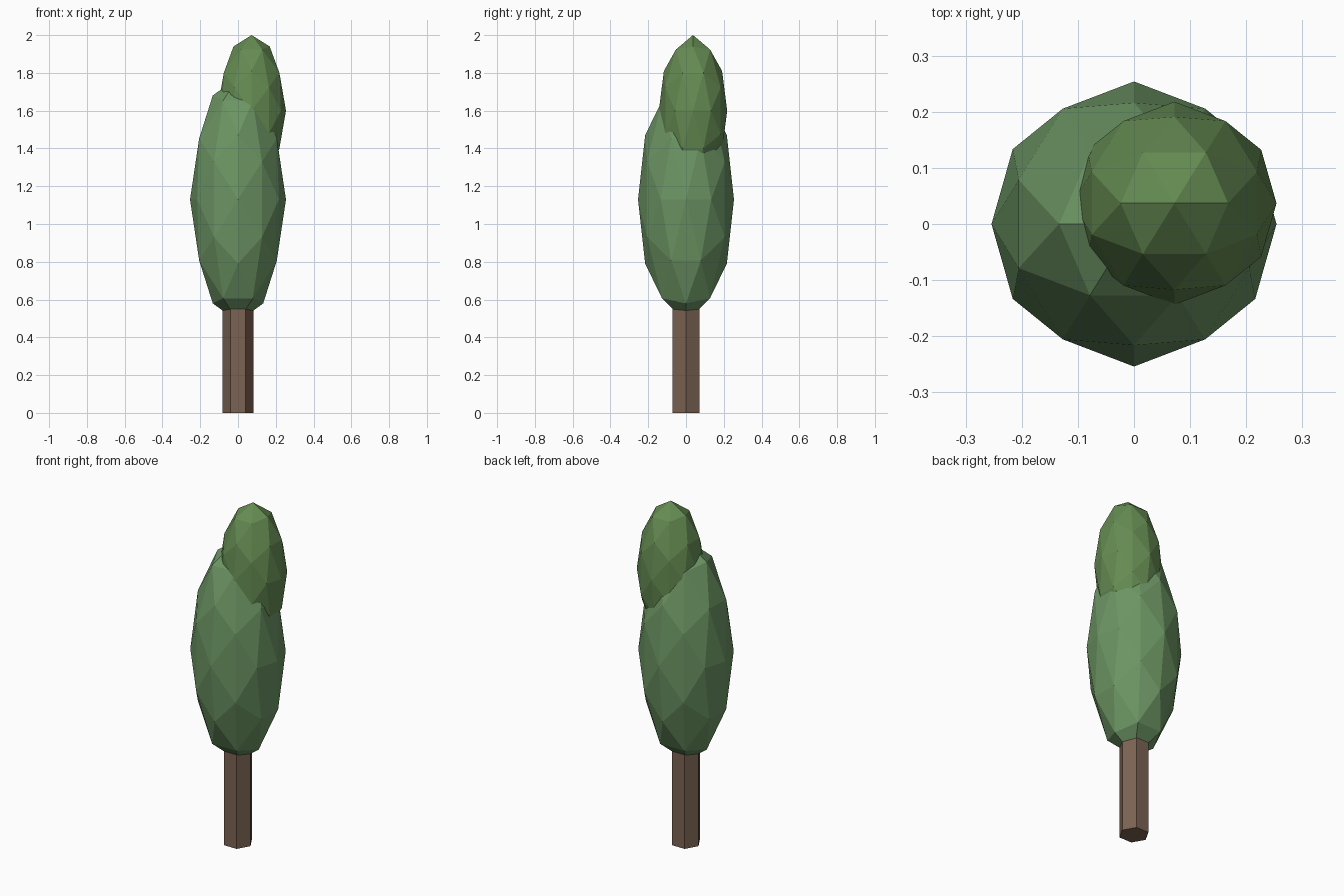
import bpy, bmesh, math
from mathutils import Matrix

if "Cube" in bpy.data.objects:
    bpy.data.objects.remove(bpy.data.objects["Cube"])


def finish(name, bm, color):
    mesh = bpy.data.meshes.new(name)
    bm.to_mesh(mesh)
    bm.free()
    obj = bpy.data.objects.new(name, mesh)
    bpy.context.collection.objects.link(obj)
    mat = bpy.data.materials.new(name + "_colour")
    mat.diffuse_color = (*color, 1)
    mat.use_nodes = True
    mat.node_tree.nodes["Principled BSDF"].inputs["Base Color"].default_value = mat.diffuse_color
    mesh.materials.append(mat)
    return obj


def foliage(name, center, radii, color):
    bm = bmesh.new()
    # Tilt half an edge angle so an edge midpoint points straight up
    tilt = Matrix.Rotation(-math.atan(2) / 2, 4, 'Y')
    place = Matrix.Translation(center) @ Matrix.Diagonal((*radii, 1)) @ tilt
    bmesh.ops.create_icosphere(bm, subdivisions=2, radius=1, matrix=place)
    return finish(name, bm, color)


# Six-sided trunk, with corners on the x axis
TRUNK_R, TRUNK_H = 0.081, 0.60
bm = bmesh.new()
bmesh.ops.create_cone(bm, cap_ends=True, segments=6, radius1=TRUNK_R, radius2=TRUNK_R,
                      depth=TRUNK_H,
                      matrix=Matrix.Translation((0, 0, TRUNK_H / 2)) @ Matrix.Rotation(math.pi / 2, 4, 'Z'))
finish("trunk", bm, (0.20, 0.125, 0.085))

# Tall main crown and smaller offset top
foliage("lower_foliage", (0, 0, 1.13), (0.254, 0.254, 0.647), (0.15, 0.30, 0.125))
foliage("upper_foliage", (0.072, 0.037, 1.60), (0.182, 0.181, 0.40), (0.13, 0.26, 0.085))
